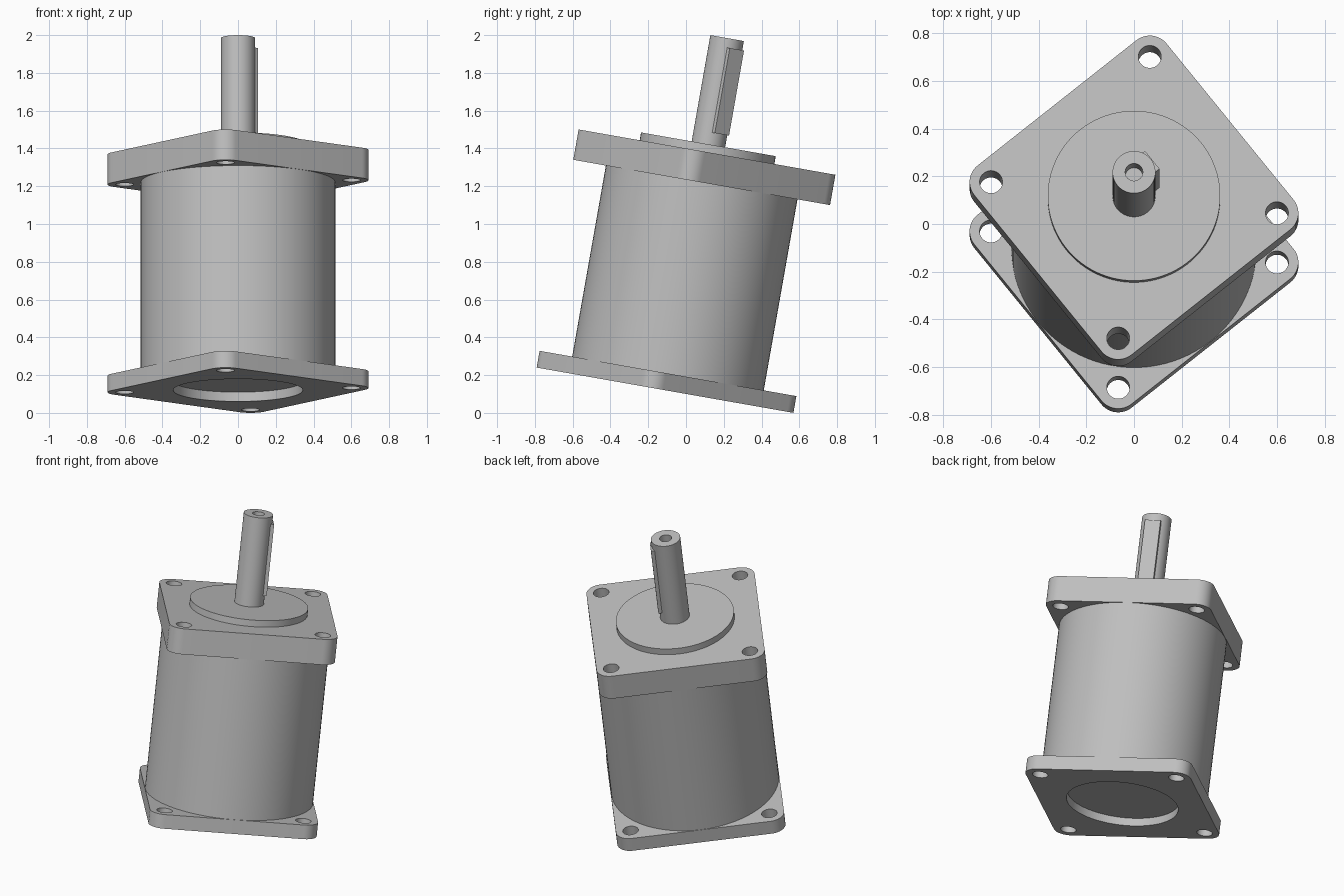
import bpy, bmesh
from math import radians, pi, cos, sin
from mathutils import Matrix

cube = bpy.data.objects.get("Cube")
if cube:
    bpy.data.objects.remove(cube, do_unlink=True)

# One plain metal colour
metal = bpy.data.materials.new("grey metal")
metal.use_nodes = True
GREY = (0.52, 0.52, 0.52, 1)
metal.diffuse_color = GREY
metal.node_tree.nodes["Principled BSDF"].inputs["Base Color"].default_value = GREY

# The whole motor leans back; plates are also turned about its axis
LEAN = Matrix.Translation((0, -0.111, 0.12)) @ Matrix.Rotation(radians(-10), 4, "X")
TURN = Matrix.Rotation(radians(38.7), 4, "Z")
HALF, CORNER = 0.517, 0.09      # plate half width, corner radius
PITCH = HALF - CORNER           # bolt holes share the corner centres
CORNERS = [(PITCH, PITCH), (-PITCH, PITCH), (-PITCH, -PITCH), (PITCH, -PITCH)]


def finish(name, bm, matrix):
    bmesh.ops.recalc_face_normals(bm, faces=bm.faces)
    mesh = bpy.data.meshes.new(name)
    bm.to_mesh(mesh)
    bm.free()
    mesh.materials.append(metal)
    obj = bpy.data.objects.new(name, mesh)
    obj.matrix_world = matrix
    bpy.context.collection.objects.link(obj)
    bpy.ops.object.select_all(action="DESELECT")
    obj.select_set(True)
    bpy.context.view_layer.objects.active = obj
    bpy.ops.object.shade_smooth_by_angle(angle=radians(30))
    return obj


def arc(cx, cy, r, start, sweep, n):
    return [(cx + r * cos(start + sweep * i / n), cy + r * sin(start + sweep * i / n))
            for i in range(n + 1)]


def circle(cx, cy, r, n=32):
    return arc(cx, cy, r, 0, 2 * pi, n)[:-1]


def plate(name, z0, z1, extra_holes=()):
    """Rounded square with a bolt hole in each corner."""
    outline = []
    for k, (cx, cy) in enumerate(CORNERS):
        outline += arc(cx, cy, CORNER, k * pi / 2, pi / 2, 12)
    loops = [outline] + [circle(cx, cy, 0.048) for cx, cy in CORNERS] + list(extra_holes)
    bm = bmesh.new()
    for loop in loops:
        vs = [bm.verts.new((x, y, z0)) for x, y in loop]
        for a, b in zip(vs, vs[1:] + vs[:1]):
            bm.edges.new((a, b))
    bmesh.ops.triangle_fill(bm, use_beauty=True, edges=bm.edges[:])
    top = bmesh.ops.extrude_face_region(bm, geom=bm.faces[:])["geom"]
    bmesh.ops.translate(bm, vec=(0, 0, z1 - z0),
                        verts=[g for g in top if isinstance(g, bmesh.types.BMVert)])
    return finish(name, bm, LEAN @ TURN)


def lathe(name, profile, steps=96):
    """Revolve (radius, height) points about the motor axis."""
    bm = bmesh.new()
    vs = [bm.verts.new((r, 0, z)) for r, z in profile]
    es = [bm.edges.new(pair) for pair in zip(vs, vs[1:])]
    bmesh.ops.spin(bm, geom=vs + es, axis=(0, 0, 1), cent=(0, 0, 0),
                   angle=2 * pi, steps=steps)
    bmesh.ops.remove_doubles(bm, verts=bm.verts, dist=0.0001)
    return finish(name, bm, LEAN)


# Mounting plates; the rear one has a round recess
plate("rear_plate", 0, 0.09, [circle(0, 0, 0.343, 96)])
plate("front_flange", 1.117, 1.28)

# Housing, with a plug that floors the rear recess
lathe("housing", [(0, 0.05), (0.346, 0.05), (0.346, 0.085), (0.515, 0.085),
                  (0.515, 1.12), (0, 1.12)])

# Raised locating disc and output shaft with a centre hole
lathe("pilot_disc", [(0, 1.27), (0.362, 1.27), (0.362, 1.322), (0, 1.322)])
lathe("shaft", [(0, 1.79), (0.037, 1.79), (0.037, 1.893), (0.09, 1.893),
                (0.09, 1.3), (0, 1.3)], 64)

# Shaft key
bm = bmesh.new()
bmesh.ops.create_cube(bm, size=1)
bmesh.ops.scale(bm, vec=(0.06, 0.098, 0.457), verts=bm.verts)
bmesh.ops.translate(bm, vec=(0.068, 0, 1.615), verts=bm.verts)
finish("shaft_key", bm, LEAN @ TURN)
